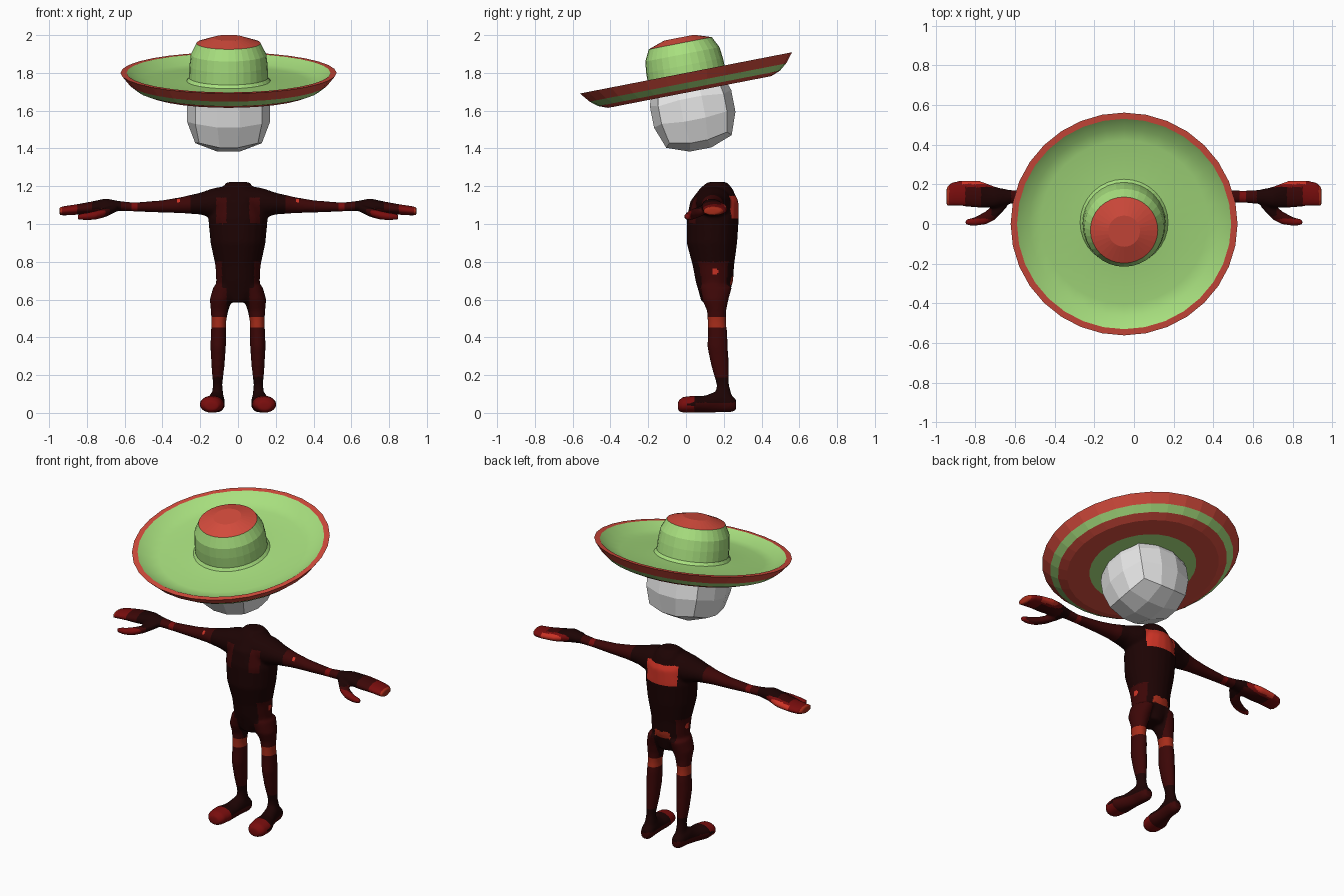
import bpy, bmesh, math
from mathutils import Vector, Matrix

cube = bpy.data.objects.get("Cube")
if cube:
    bpy.data.objects.remove(cube, do_unlink=True)


def material(name, rgb):
    mat = bpy.data.materials.new(name)
    mat.use_nodes = True
    color = (*rgb, 1)
    mat.diffuse_color = color
    mat.node_tree.nodes["Principled BSDF"].inputs["Base Color"].default_value = color
    return mat


lime = material("lime_green", (.39, .74, .21))
hat_red = material("hat_red", (.65, .07, .045))
grey = material("light_grey", (.8, .8, .8))
black = material("near_black", (.012, .001, .001))
maroon = material("dark_maroon", (.045, .002, .002))
crimson = material("crimson", (.19, .004, .004))
rust = material("rust_red", (.38, .025, .01))
scarlet = material("scarlet", (.6, .032, .018))


def make_object(name, bm, mats):
    mesh = bpy.data.meshes.new(name)
    bmesh.ops.recalc_face_normals(bm, faces=bm.faces)
    bm.to_mesh(mesh)
    bm.free()
    for mat in mats:
        mesh.materials.append(mat)
    obj = bpy.data.objects.new(name, mesh)
    bpy.context.collection.objects.link(obj)
    return obj


def loft(bm, axis, rows, side=1, sides=20):
    """Closed tube along an axis; each row is position, two centres, two radii."""
    rings = []
    for t, a, b, ra, rb in rows:
        ring = []
        for i in range(sides):
            ang = math.tau * i / sides
            co = [a + ra * math.cos(ang), b + rb * math.sin(ang)]
            co.insert(axis, t)
            co[0] *= side
            ring.append(bm.verts.new(co))
        rings.append(ring)
    for lo, hi in zip(rings, rings[1:]):
        for i in range(sides):
            j = (i + 1) % sides
            bm.faces.new((lo[i], lo[j], hi[j], hi[i]))
    bm.faces.new(rings[0])
    bm.faces.new(rings[-1])


# Body volumes, mirrored for the limbs
torso = [(1.222, 0, .165, .06, .05), (1.19, 0, .16, .085, .085),
         (1.12, 0, .15, .13, .128), (1.03, 0, .142, .158, .138),
         (.9, 0, .137, .146, .134), (.78, 0, .145, .12, .11),
         (.7, 0, .15, .116, .1), (.64, 0, .15, .12, .083),
         (.585, 0, .15, .06, .068)]
arm = [(.04, .145, 1.12, .1, .085), (.13, .145, 1.11, .09, .08),
       (.2, .14, 1.108, .07, .058), (.3, .14, 1.1, .046, .043),
       (.4, .14, 1.093, .037, .033), (.55, .137, 1.09, .031, .024),
       (.63, .137, 1.095, .036, .027), (.7, .135, 1.097, .053, .039),
       (.78, .15, 1.085, .07, .033), (.87, .155, 1.075, .066, .027),
       (.92, .15, 1.07, .061, .025), (.945, .137, 1.068, .05, .022)]
thumb = [(.64, .11, 1.085, .026, .02), (.7, .062, 1.062, .042, .025),
         (.75, .03, 1.047, .034, .024), (.8, .013, 1.04, .023, .021),
         (.85, .008, 1.038, .015, .015)]
leg = [(.67, .07, .16, .06, .085), (.6, .09, .155, .06, .07),
       (.54, .098, .162, .046, .051), (.48, .102, .163, .039, .049),
       (.42, .103, .167, .041, .052), (.35, .105, .167, .041, .055),
       (.25, .106, .18, .035, .047), (.15, .108, .195, .025, .033),
       (.08, .108, .2, .032, .047), (.03, .108, .2, .032, .047)]
foot = [(-.043, .14, .036, .036, .026), (-.018, .142, .043, .058, .042),
        (.05, .138, .046, .066, .046), (.1, .128, .046, .052, .045),
        (.14, .12, .054, .044, .053), (.175, .114, .062, .042, .06),
        (.235, .108, .05, .04, .048), (.265, .108, .043, .026, .03)]
bm = bmesh.new()
loft(bm, 2, torso)
for side in (1, -1):
    for axis, rows in ((0, arm), (0, thumb), (2, leg), (1, foot)):
        loft(bm, axis, rows, side)
body = make_object("body", bm, ())

# Fuse the volumes into one smooth skin
remesh = body.modifiers.new("fuse", 'REMESH')
remesh.mode = 'VOXEL'
remesh.voxel_size = .008
relax = body.modifiers.new("relax", 'SMOOTH')
relax.factor = .5
relax.iterations = 10
graph = bpy.context.evaluated_depsgraph_get()
skin = bpy.data.meshes.new_from_object(body.evaluated_get(graph))
body.modifiers.clear()
body.data = skin
skin.name = "body"
skin.materials.clear()
for mat in (black, maroon, crimson, rust, scarlet):
    skin.materials.append(mat)


def body_color(c):
    x, y, z = abs(c.x), c.y, c.z
    # Back patches, knee bands, hip and arm spots
    if y > .19 and x < .105 and 1.025 < z < 1.15:
        return 4
    if y > .2 and x < .055 and .68 < z < .72:
        return 3
    if x < .2 and .45 < z < .508:
        return 3
    if math.dist((y, z), (.153, .747)) < .016 and x > .09:
        return 4
    if math.dist((x, z), (.315, 1.125)) < .01 and y < .14:
        return 4
    # Hands and forearms
    if x > .68:
        if y > .2 and x < .87:
            return 4
        if x > .932:
            return 3
        if x > .85 or y < .025 or y > .185:
            return 2
        return 1 if x > .77 or z < 1.08 else 0
    if x > .2:
        return 2 if .535 < x < .565 else 0 if .62 < x or x < .25 else 1
    # Feet and legs
    if z < .16:
        return 2 if y < .045 else 1 if z < .055 else 0
    if z < .66:
        return 0 if x < .06 or z < .19 else 1
    # Flanks and chest
    if z < .8 and x > .085:
        return 1
    return int(.06 < x < .115 and y < .1 and 1.0 < z < 1.14)


for poly in skin.polygons:
    poly.use_smooth = True
    poly.material_index = body_color(poly.center)

# Faceted head: a gridded cube mostly rounded to a ball
tilt = Matrix.Rotation(math.radians(11), 4, 'X')
bm = bmesh.new()
bmesh.ops.create_cube(bm, size=2)
bmesh.ops.subdivide_edges(bm, edges=bm.edges[:], cuts=2, use_grid_fill=True)
for v in bm.verts:
    grid = Vector([math.tan(k * math.pi / 4) for k in v.co])
    v.co = (grid.normalized() * .24).lerp(grid * .205, .25)
head = make_object("head", bm, [grey])
head.matrix_world = Matrix.Translation((-.05, .035, 1.61)) @ tilt

# Wide hat: turned profile, each point with the colour of the band leading to it
profile = [(0, .19, 1), (.08, .19, 1), (.17, .16, 1), (.2, .1, 0),
           (.207, .04, 0), (.209, -.025, 0), (.222, -.042, 0), (.42, -.05, 0),
           (.48, -.04, 0), (.54, 0, 0), (.572, 0, 1), (.53, -.052, 1),
           (.49, -.084, 0), (.44, -.103, 1), (.31, -.103, 1), (0, -.103, 0)]
steps = 32
bm = bmesh.new()
rings = []
for r, z, _ in profile:
    count = steps if r else 1
    rings.append([bm.verts.new((r * math.cos(math.tau * i / steps),
                                r * math.sin(math.tau * i / steps), z))
                  for i in range(count)])
for k in range(1, len(rings)):
    a, b = rings[k - 1], rings[k]
    for i in range(steps):
        j = (i + 1) % steps
        corners = [a[i % len(a)], a[j % len(a)], b[j % len(b)], b[i % len(b)]]
        face = bm.faces.new(list(dict.fromkeys(corners)))
        face.material_index = profile[k][2]
        # Only the brim's bowl is softly shaded
        face.smooth = 7 <= k <= 9
hat = make_object("wide_hat", bm, [lime, hat_red])
hat.matrix_world = Matrix.Translation((-.05, 0, 1.8)) @ tilt
